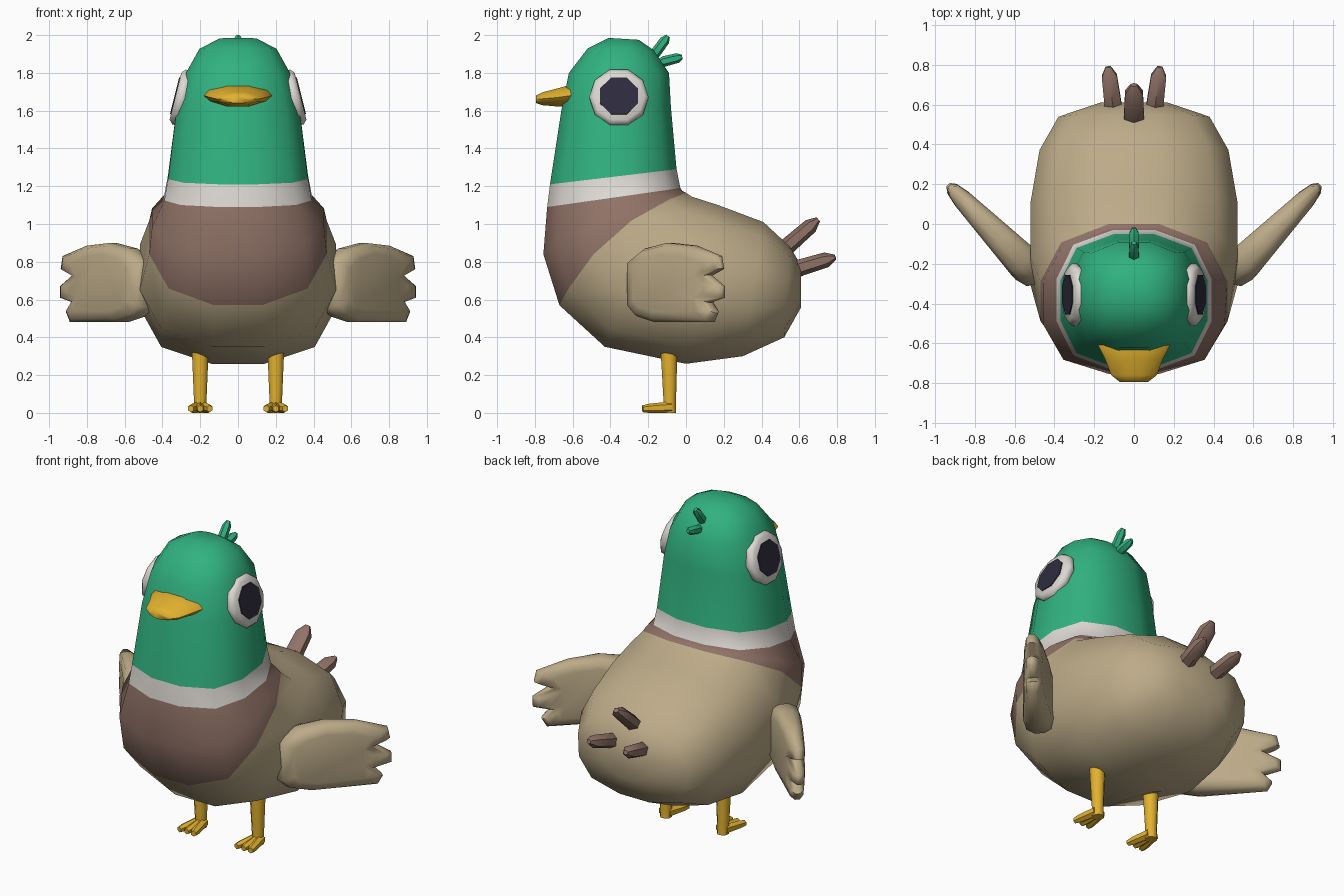
import bpy, bmesh, math
from mathutils import Vector

if "Cube" in bpy.data.objects:
    bpy.data.objects.remove(bpy.data.objects["Cube"])


def mat(name, r, g, b):
    m = bpy.data.materials.new(name)
    m.diffuse_color = (r, g, b, 1)
    m.use_nodes = True
    m.node_tree.nodes["Principled BSDF"].inputs["Base Color"].default_value = m.diffuse_color
    return m


GREEN = mat("green", 0.03, 0.44, 0.215)
BEIGE = mat("beige", 0.51, 0.41, 0.25)
BROWN = mat("brown", 0.28, 0.17, 0.135)
WHITE = mat("off_white", 0.72, 0.69, 0.65)
YELLOW = mat("yellow", 0.76, 0.44, 0.028)
DARK = mat("dark_navy", 0.027, 0.025, 0.048)


def loft(name, rings, mats, bands=None, angle=60):
    """Skin closed rings of equal size, cap both ends; bands picks a material per strip."""
    bm = bmesh.new()
    vs = [[bm.verts.new(p) for p in r] for r in rings]
    n = len(vs[0])
    for i in range(len(vs) - 1):
        for k in range(n):
            j = (k + 1) % n
            f = bm.faces.new((vs[i][k], vs[i][j], vs[i + 1][j], vs[i + 1][k]))
            f.material_index = bands[i] if bands else 0
    for r, idx in ((vs[0], 0), (vs[-1], -1)):
        f = bm.faces.new(r)
        f.material_index = bands[idx] if bands else 0
    bmesh.ops.recalc_face_normals(bm, faces=bm.faces)
    me = bpy.data.meshes.new(name)
    bm.to_mesh(me)
    bm.free()
    for m in mats:
        me.materials.append(m)
    ob = bpy.data.objects.new(name, me)
    bpy.context.collection.objects.link(ob)
    bpy.ops.object.select_all(action='DESELECT')
    ob.select_set(True)
    bpy.context.view_layer.objects.active = ob
    bpy.ops.object.shade_smooth_by_angle(angle=math.radians(angle))
    return ob


def rod(name, a, b, steps, material, sides=6, wide=1.0, angle=50):
    """Tapered stick from a to b; steps are (position 0..1, radius)."""
    a, b = Vector(a), Vector(b)
    d = (b - a).normalized()
    ref = Vector((1, 0, 0)) if abs(d.x) < 0.9 else Vector((0, 1, 0))
    v = d.cross(ref).normalized()
    u = v.cross(d)
    rings = []
    for t, r in steps:
        c = a.lerp(b, t)
        rings.append([c + u * (r * wide * math.cos(q)) + v * (r * math.sin(q))
                      for q in [2 * math.pi * (k + 0.5) / sides for k in range(sides)]])
    return loft(name, rings, [material], angle=angle)


# Body and head: one skin of 12-sided slices from tail to crown
SLICE = [(0.27, 1), (0.78, 0.79), (1, 0.3), (1, -0.3), (0.78, -0.79), (0.27, -1)]
SLICE += [(-x, v) for x, v in reversed(SLICE)]


def body_ring(ty, tz, by, bz, w, bow=0):
    top, bot = Vector((0, ty, tz)), Vector((0, by, bz))
    mid, half = (top + bot) / 2, (top - bot) / 2
    perp = Vector((0, -half.z, half.y)).normalized()
    if perp.z < 0:
        perp = -perp
    return [mid + half * v + perp * (bow * (1 - v * v)) + Vector((w * x, 0, 0))
            for x, v in SLICE]


body_rings = [body_ring(*r) for r in [
    (0.61, 0.78, 0.61, 0.56, 0.17),
    (0.55, 0.88, 0.52, 0.40, 0.38),
    (0.41, 1.01, 0.30, 0.30, 0.475),
    (0.17, 1.10, 0.00, 0.26, 0.52),
    (0.03, 1.145, -0.43, 0.35, 0.52, 0.05),
    (0.00, 1.165, -0.67, 0.57, 0.47, 0.09),
    (-0.02, 1.175, -0.755, 0.84, 0.455, 0.03),
    (-0.03, 1.19, -0.735, 1.09, 0.39),
    (-0.05, 1.29, -0.72, 1.21, 0.37),
    (-0.08, 1.62, -0.66, 1.60, 0.325),
    (-0.09, 1.80, -0.62, 1.80, 0.275),
    (-0.17, 1.92, -0.52, 1.93, 0.205),
    (-0.25, 1.975, -0.41, 1.985, 0.10),
]]
loft("body", body_rings, [BEIGE, BROWN, WHITE, GREEN],
     [0] * 5 + [1] * 2 + [2] + [3] * 4)

# Beak: flattened slices running forward
BEAK = [(1, 0), (0.85, 0.5), (0.35, 1), (-0.35, 1), (-0.85, 0.5),
        (-1, 0), (-0.85, -0.5), (-0.35, -1), (0.35, -1), (0.85, -0.5)]
beak_rings = [[(w * x, y, z + h * v) for x, v in BEAK] for y, z, w, h in [
    (-0.56, 1.68, 0.165, 0.05), (-0.61, 1.68, 0.18, 0.058),
    (-0.68, 1.67, 0.145, 0.048), (-0.76, 1.663, 0.115, 0.034),
    (-0.795, 1.66, 0.07, 0.02)]]
loft("beak", beak_rings, [YELLOW])

# Tail feathers
FEATHER = [(0, 0.03), (0.15, 0.045), (0.8, 0.04), (1, 0.014)]
rod("tail_feather_middle", (0, 0.50, 0.85), (0, 0.70, 1.025), FEATHER, BROWN, wide=1.3)

# Crown tufts
TUFT = [(0, 0.02), (0.2, 0.028), (0.8, 0.026), (1, 0.012)]
rod("tuft_upper", (0, -0.18, 1.88), (0, -0.095, 1.995), TUFT, GREEN)
rod("tuft_lower", (0, -0.14, 1.855), (0, -0.02, 1.885), TUFT, GREEN)

# Wing outline as (x, z), with three finger tips
WING = [(0.47, 0.56), (0.47, 0.80), (0.55, 0.87), (0.66, 0.90), (0.79, 0.885),
        (0.92, 0.83), (0.93, 0.765), (0.865, 0.73), (0.935, 0.67), (0.935, 0.61),
        (0.865, 0.585), (0.90, 0.53), (0.88, 0.48), (0.60, 0.48), (0.51, 0.51)]


def wing_ring(s, scale, side):
    out = []
    for x, z in WING:
        x, z = 0.69 + (x - 0.69) * scale, 0.69 + (z - 0.69) * scale
        t = s * (0.09 - 0.13 * max(0, x - 0.55))
        out.append((side * (x + 0.7 * t), -0.25 + (x - 0.5) * 1.03 - 0.7 * t, z))
    return out


def eye_ring(side, radius, depth, sides):
    tilt = math.radians(14)
    n = Vector((math.cos(tilt), 0, math.sin(tilt)))
    up = Vector((-math.sin(tilt), 0, math.cos(tilt)))
    c = Vector((0.302, -0.355, 1.67)) + n * depth
    pts = []
    for k in range(sides):
        q = 2 * math.pi * (k + 0.5) / sides
        p = c + up * (radius * math.cos(q)) + Vector((0, radius * math.sin(q), 0))
        pts.append((side * p.x, p.y, p.z))
    return pts


for side, tag in ((1, "right"), (-1, "left")):
    # Wing: thin rim swelling to a padded middle
    loft("wing_" + tag, [wing_ring(s, k, side) for s, k in
                         ((-1, 0.72), (-0.8, 0.92), (-0.3, 1), (0.3, 1), (0.8, 0.92), (1, 0.72))],
         [BEIGE], angle=60)

    # Eye: rounded disc with a dark plate
    loft("eye_" + tag, [eye_ring(side, r, d, 10) for r, d in
                        ((0.13, -0.05), (0.157, -0.015), (0.157, 0.01), (0.135, 0.03))], [WHITE])
    loft("pupil_" + tag, [eye_ring(side, 0.108, d, 8) for d in (0.028, 0.035)], [DARK], angle=30)

    # Outer tail feather
    rod("tail_feather_" + tag, (side * 0.10, 0.56, 0.755), (side * 0.13, 0.79, 0.825),
        FEATHER, BROWN, wide=1.1)

    # Leg and three toes
    rod("leg_" + tag, (side * 0.2, -0.085, 0), (side * 0.2, -0.09, 0.34),
        [(0, 0.036), (0.2, 0.036), (0.85, 0.046), (1, 0.046)], YELLOW, sides=8)
    for i in (-1, 0, 1):
        rod("toe_%s_%d" % (tag, i + 2), (side * 0.2 + i * 0.015, -0.08, 0.03),
            (side * 0.2 + i * 0.05, -0.23, 0.022),
            [(0, 0.03), (0.75, 0.025), (1, 0.018)], YELLOW)
